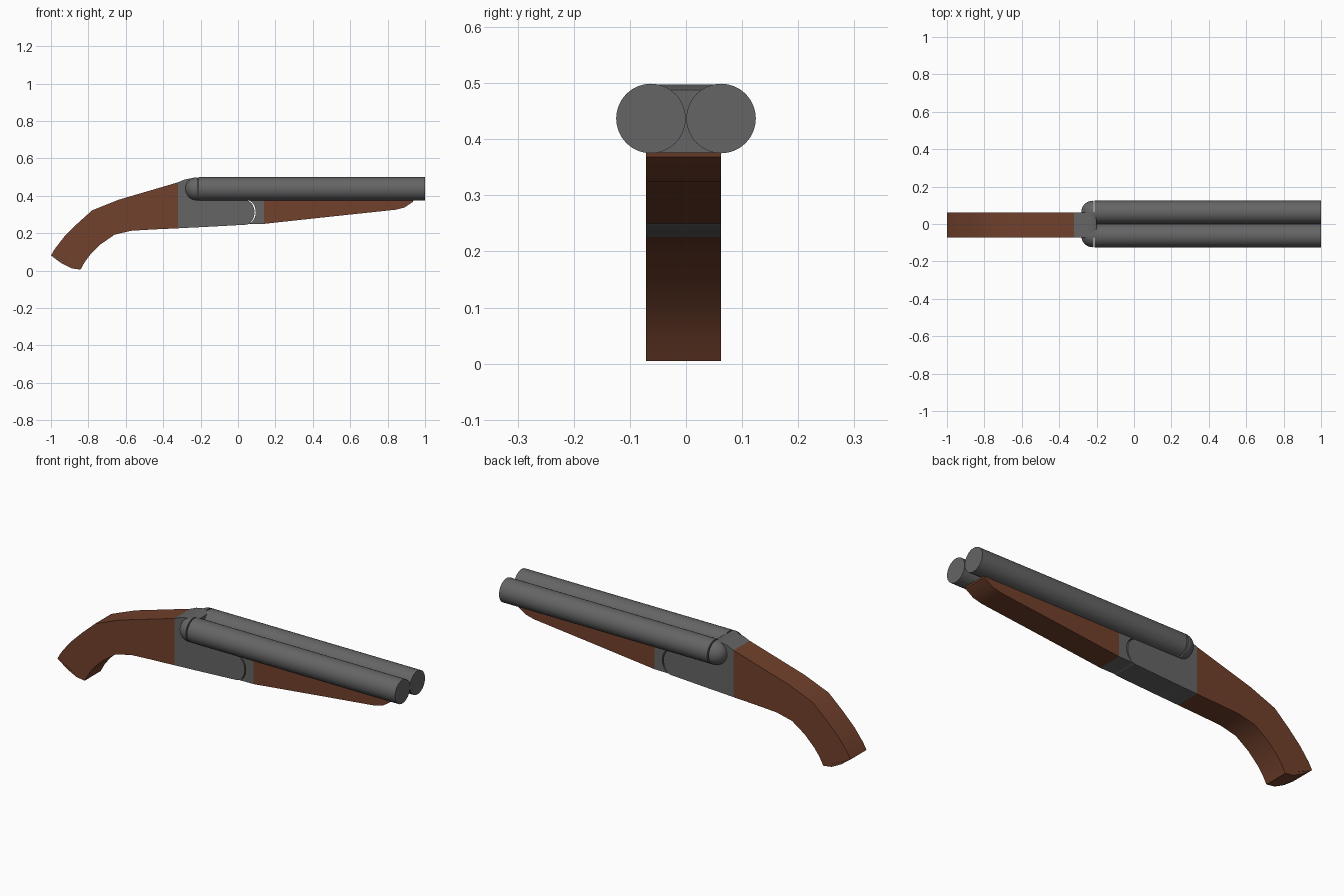
import bpy, bmesh, math
from mathutils import Matrix

if "Cube" in bpy.data.objects:
    bpy.data.objects.remove(bpy.data.objects["Cube"])


def material(name, rgb):
    m = bpy.data.materials.new(name)
    m.diffuse_color = (*rgb, 1)
    m.use_nodes = True
    m.node_tree.nodes["Principled BSDF"].inputs["Base Color"].default_value = m.diffuse_color
    return m


STEEL = material("gunmetal grey", (0.13, 0.13, 0.13))
WOOD = material("walnut brown", (0.165, 0.052, 0.025))


def finish(bm, name, mat, angle=35):
    bmesh.ops.recalc_face_normals(bm, faces=bm.faces)
    me = bpy.data.meshes.new(name)
    bm.to_mesh(me)
    bm.free()
    me.materials.append(mat)
    ob = bpy.data.objects.new(name, me)
    bpy.context.collection.objects.link(ob)
    bpy.ops.object.select_all(action="DESELECT")
    bpy.context.view_layer.objects.active = ob
    ob.select_set(True)
    bpy.ops.object.shade_smooth_by_angle(angle=math.radians(angle))
    return ob


def slab(name, upper, lower, mat, y0=-0.071, y1=0.062):
    """Side profile as matching upper and lower lines, given a width along y."""
    bm = bmesh.new()
    rings = []
    for (xu, zu), (xl, zl) in zip(upper, lower):
        rings.append([bm.verts.new(p) for p in
                      ((xu, y0, zu), (xu, y1, zu), (xl, y1, zl), (xl, y0, zl))])
    for a, b in zip(rings, rings[1:]):
        for i in range(4):
            j = (i + 1) % 4
            bm.faces.new((a[i], a[j], b[j], b[i]))
    bm.faces.new(rings[0])
    bm.faces.new(rings[-1])
    return finish(bm, name, mat)


# Curved pistol-style stock
slab("stock",
     [(-0.32, 0.472), (-0.48, 0.425), (-0.64, 0.378), (-0.78, 0.322),
      (-0.86, 0.25), (-0.93, 0.18), (-0.98, 0.115), (-1.0, 0.08)],
     [(-0.32, 0.226), (-0.45, 0.22), (-0.57, 0.213), (-0.66, 0.192),
      (-0.735, 0.14), (-0.79, 0.085), (-0.82, 0.045), (-0.842, 0.005)], WOOD)

# Butt plate swelling slightly below the grip end
slab("butt_end", [(-1.0, 0.08), (-0.945, 0.04), (-0.89, 0.012), (-0.842, 0.005)],
     [(-1.0, 0.08), (-0.95, 0.055), (-0.895, 0.03), (-0.842, 0.005)], WOOD)

# Tapered wooden fore-end under the barrels
slab("fore_end",
     [(0.14, 0.376), (0.5, 0.376), (0.84, 0.376), (0.9, 0.376), (0.938, 0.376)],
     [(0.14, 0.25), (0.5, 0.289), (0.84, 0.325), (0.89, 0.337), (0.936, 0.368)], WOOD)

# Standing breech block with chamfered top
slab("breech_block", [(-0.32, 0.472), (-0.285, 0.487), (-0.225, 0.498), (-0.2, 0.488)],
     [(-0.32, 0.226), (-0.285, 0.228), (-0.225, 0.231), (-0.2, 0.232)], STEEL)

# Lower receiver ending in a rounded hinge nose
n = 8
arc = [math.pi / 2 * i / n for i in range(n + 1)]
slab("receiver",
     [(-0.2, 0.376)] + [(0.04 + 0.048 * math.sin(a), 0.312 + 0.064 * math.cos(a)) for a in arc],
     [(-0.2, 0.232)] + [(0.04 + 0.048 * math.sin(a), 0.312 - 0.067 * math.cos(a)) for a in arc],
     STEEL)

# Hinge iron, hollowed to wrap around the receiver nose
arc2 = [math.pi * i / 12 for i in range(13)]
slab("hinge_iron",
     [(0.048 + 0.047 * math.sin(a), 0.3125 + 0.0635 * math.cos(a)) for a in arc2],
     [(0.14, 0.376 - 0.126 * i / 12) for i in range(13)], STEEL)

for side, y in (("left", 0.0625), ("right", -0.0625)):
    # Barrel
    bm = bmesh.new()
    bmesh.ops.create_cone(bm, cap_ends=True, segments=32, radius1=0.062, radius2=0.062, depth=1.21,
                          matrix=Matrix.Translation((0.395, y, 0.437)) @ Matrix.Rotation(math.pi / 2, 4, "Y"))
    finish(bm, side + "_barrel", STEEL)
    # Rounded breech shoulder: half a ball, cut flat toward the barrel
    bm = bmesh.new()
    bmesh.ops.create_uvsphere(bm, u_segments=32, v_segments=16, radius=0.062,
                              matrix=Matrix.Translation((-0.22, y, 0.437)))
    cut = bmesh.ops.bisect_plane(bm, geom=bm.verts[:] + bm.edges[:] + bm.faces[:],
                                 plane_co=(-0.217, 0, 0), plane_no=(1, 0, 0), clear_outer=True)
    bmesh.ops.holes_fill(bm, edges=[e for e in bm.edges if e.is_boundary])
    finish(bm, side + "_breech_shoulder", STEEL)
